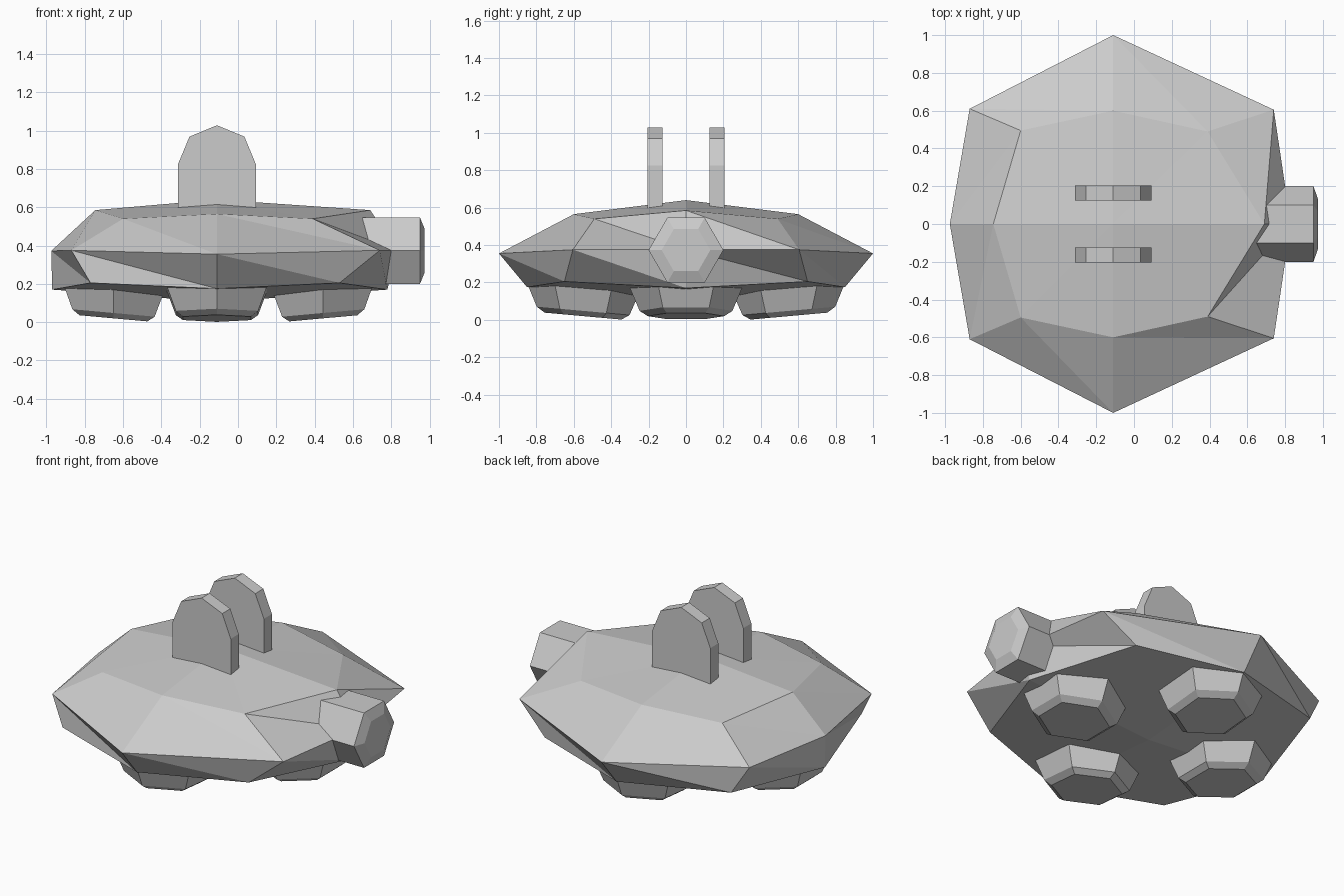
import bpy, bmesh, math

if "Cube" in bpy.data.objects:
    bpy.data.objects.remove(bpy.data.objects["Cube"])

CX = -0.11  # centre line of the hull in x


def finish(name, bm):
    bmesh.ops.recalc_face_normals(bm, faces=bm.faces)
    me = bpy.data.meshes.new(name)
    bm.to_mesh(me)
    bm.free()
    ob = bpy.data.objects.new(name, me)
    bpy.context.collection.objects.link(ob)
    return ob


def loft(name, rings, bottom=None, top=None, split=False):
    """Skin a stack of rings; close ends with a cap or a pole point."""
    bm = bmesh.new()
    vs = [[bm.verts.new(p) for p in r] for r in rings]
    n = len(rings[0])
    for a, b in zip(vs, vs[1:]):
        for i in range(n):
            j = (i + 1) % n
            if split:
                bm.faces.new((a[i], a[j], b[i]))
                bm.faces.new((a[j], b[j], b[i]))
            else:
                bm.faces.new((a[i], a[j], b[j], b[i]))
    for ring, pole in ((vs[0], bottom), (vs[-1], top)):
        if pole is None:
            bm.faces.new(ring)
        else:
            p = bm.verts.new(pole)
            for i in range(n):
                bm.faces.new((ring[i], ring[(i + 1) % n], p))
    return finish(name, bm)


def oct_ring(right, diag_r, side, diag_l, left):
    """Eight-point ring mirrored in y, counterclockwise from +x."""
    half = [right, diag_r, side, diag_l, left]
    return half + [(x, -y, z) for x, y, z in reversed(half[1:4])]


# Faceted shell: lower edge, rim, shoulder, then apex
loft("shell", [
    oct_ring((0.78, 0, 0.17), (0.53, 0.65, 0.205), (CX, 0.85, 0.175),
             (-0.77, 0.65, 0.205), (-0.97, 0, 0.17)),
    oct_ring((0.83, 0, 0.375), (0.74, 0.605, 0.375), (CX, 1.0, 0.355),
             (-0.87, 0.61, 0.375), (-0.975, 0, 0.372)),
    oct_ring((0.69, 0, 0.585), (0.39, 0.49, 0.54), (CX, 0.6, 0.565),
             (-0.6, 0.495, 0.54), (-0.745, 0, 0.585)),
], bottom=(CX, 0, 0.105), top=(CX, 0, 0.64), split=True)

# Hexagonal snout with a bevelled tip
def hex_x(x, r):
    return [(x, r * math.cos(k * math.pi / 3),
             0.373 + r * math.sin(k * math.pi / 3)) for k in range(6)]

loft("snout", [hex_x(0.52, 0.2), hex_x(0.95, 0.2), hex_x(0.975, 0.13)])

# Four hexagonal feet, tilted slightly outwards
def foot(name, dx, dy, dist):
    cx, cy = CX + dx * dist, dy * dist
    rings = []
    for r, z in ((0.205, 0.02), (0.248, 0.048), (0.3, 0.17), (0.3, 0.2)):
        ring = []
        for k in range(6):
            a = math.pi / 2 + k * math.pi / 3
            u, v = r * math.cos(a), r * math.sin(a)
            ring.append((cx + u, cy + v, z + 0.09 * (u * dx + v * dy)))
        rings.append(ring)
    loft(name, rings)

foot("right_foot", 1, 0, 0.555)
foot("left_foot", -1, 0, 0.54)
foot("back_foot", 0, 1, 0.55)
foot("front_foot", 0, -1, 0.55)

# Two upright round-topped plates on the back
for name, y in (("front_plate", -0.165), ("back_plate", 0.165)):
    prof = [(CX + 0.203 * math.cos(k * math.pi / 4),
             0.825 + 0.203 * math.sin(k * math.pi / 4)) for k in range(5)]
    prof += [(CX - 0.203, 0.57), (CX + 0.203, 0.57)]
    loft(name, [[(x, y + s, z) for x, z in prof] for s in (-0.04, 0.04)])
